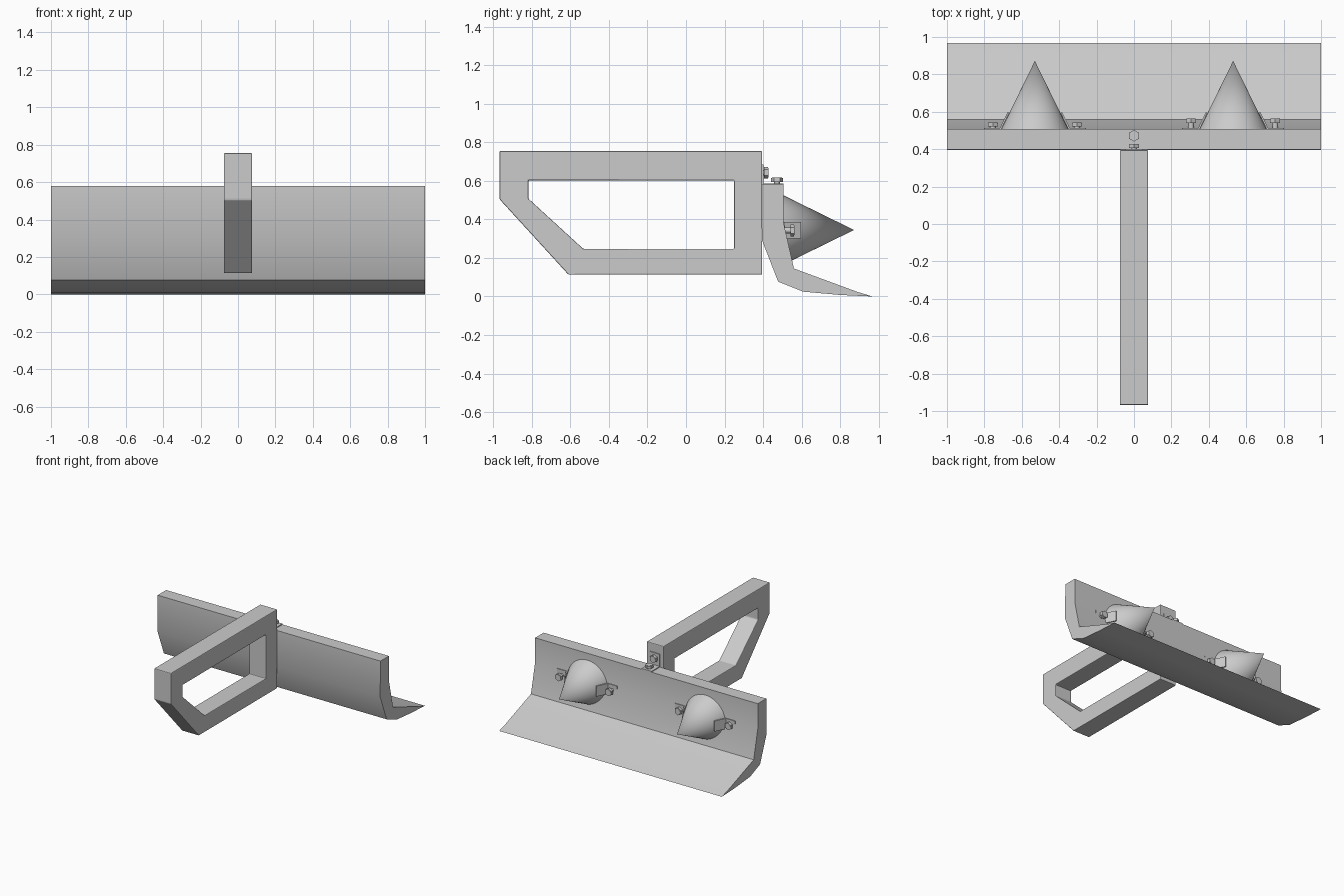
import bpy, bmesh, math
from mathutils import Vector

if "Cube" in bpy.data.objects:
    bpy.data.objects.remove(bpy.data.objects["Cube"])


def finish(name, bm, angle=None, bevel=0):
    bmesh.ops.recalc_face_normals(bm, faces=bm.faces)
    me = bpy.data.meshes.new(name)
    bm.to_mesh(me)
    bm.free()
    ob = bpy.data.objects.new(name, me)
    bpy.context.collection.objects.link(ob)
    if bevel:
        m = ob.modifiers.new("bevel", 'BEVEL')
        m.width, m.segments, m.limit_method = bevel, 2, 'ANGLE'
    if angle:
        bpy.ops.object.select_all(action='DESELECT')
        ob.select_set(True)
        bpy.context.view_layer.objects.active = ob
        bpy.ops.object.shade_smooth_by_angle(angle=math.radians(angle))
    return ob


def extrude_profile(name, points, direction, angle=None):
    """Extrude a closed loop of 3D points along a vector."""
    bm = bmesh.new()
    f = bm.faces.new([bm.verts.new(p) for p in points])
    res = bmesh.ops.extrude_face_region(bm, geom=[f], use_keep_orig=True)
    moved = [g for g in res["geom"] if isinstance(g, bmesh.types.BMVert)]
    bmesh.ops.translate(bm, verts=moved, vec=direction)
    return finish(name, bm, angle)


def bolt(name, base, axis, gap):
    """Round shank of length gap, hex head and a low round crown."""
    bm = bmesh.new()
    for sides, r, start, depth in ((16, 0.015, -0.01, gap + 0.01),
                                   (6, 0.031, gap, 0.02),
                                   (24, 0.025, gap + 0.02, 0.003)):
        res = bmesh.ops.create_cone(bm, cap_ends=True, segments=sides,
                                    radius1=r, radius2=r, depth=depth)
        bmesh.ops.translate(bm, verts=res["verts"], vec=(0, 0, start + depth / 2))
    ob = finish(name, bm, 31)
    ob.rotation_mode = 'QUATERNION'
    ob.rotation_quaternion = Vector((0, 0, 1)).rotation_difference(Vector(axis))
    ob.location = base


# Curved blade, swept across the full width
blade = [(0.398, 0.58), (0.395, 0.29), (0.478, 0.077), (0.607, 0.025),
         (0.80, 0.008), (0.968, 0.0), (0.886, 0.025), (0.56, 0.145),
         (0.507, 0.38), (0.507, 0.58)]
extrude_profile("blade", [(-1, y, z) for y, z in blade], (2, 0, 0), 30)

# Rear handle frame: closed ring with a matching opening
outer = [(-0.968, 0.755), (0.395, 0.755), (0.395, 0.113), (-0.61, 0.113), (-0.968, 0.505)]
inner = [(-0.817, 0.602), (0.25, 0.602), (0.25, 0.247), (-0.533, 0.247), (-0.817, 0.507)]
bm = bmesh.new()
lo, li, ro, ri = [[bm.verts.new((x, y, z)) for y, z in loop]
                  for x in (-0.076, 0.076) for loop in (outer, inner)]
for a, b in ((lo, li), (ri, ro), (ro, lo), (li, ri)):
    for i in range(5):
        j = (i + 1) % 5
        bm.faces.new((a[i], a[j], b[j], b[i]))
finish("handle_frame", bm, bevel=0.006)

# Two cone spikes, each held by a pair of bent brackets with bolts
for side, gap in ((-1, 0.008), (1, 0.028)):
    cx = 0.53 * side
    bm = bmesh.new()
    bmesh.ops.create_cone(bm, cap_ends=True, segments=48, radius1=0.18,
                          radius2=0, depth=0.367)
    cone = finish("cone_spike", bm, 40)
    cone.rotation_euler = (-math.pi / 2, 0, 0)
    cone.location = (cx, 0.6885, 0.345)
    for s in (-1, 1):
        prof = [(0.27, 0.505), (0.27, 0.513), (0.187, 0.513),
                (0.146, 0.598), (0.138, 0.594), (0.18, 0.505)]
        extrude_profile("cone_bracket", [(cx + s * d, y, 0.302) for d, y in prof],
                        (0, 0, 0.085))
        bolt("cone_bolt", (cx + s * 0.225, 0.513, 0.343), (0, 1, 0), gap)

# L bracket joining the blade top to the frame
ell = [(0.393, 0.579), (0.507, 0.579), (0.507, 0.587), (0.402, 0.587),
       (0.402, 0.685), (0.393, 0.685)]
extrude_profile("top_bracket", [(-0.045, y, z) for y, z in ell], (0.09, 0, 0))
bolt("top_bolt", (0, 0.472, 0.587), (0, 0, 1), 0.008)
bolt("frame_bolt", (0, 0.402, 0.642), (0, 1, 0), 0.004)
